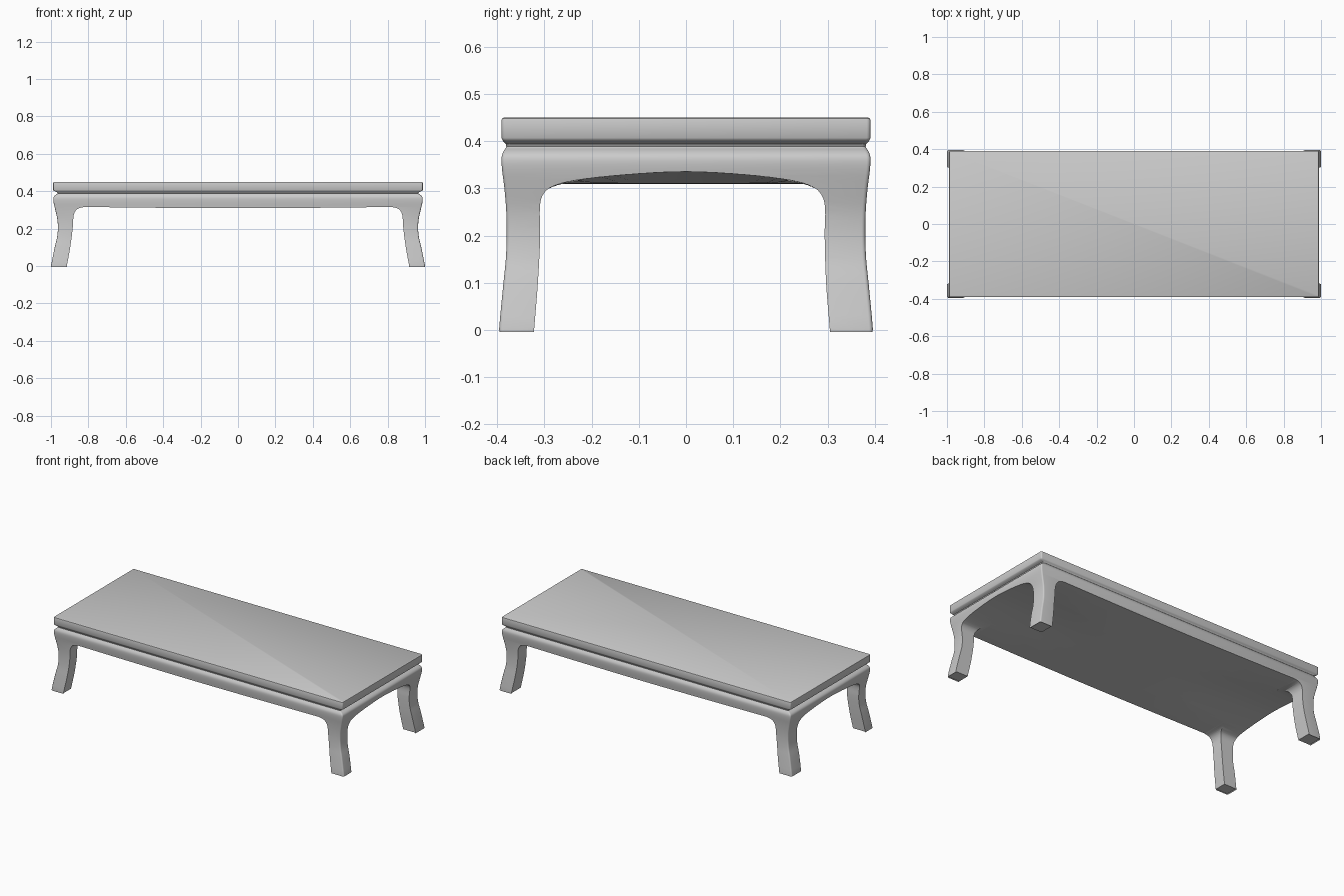
import bpy, bmesh, math
from mathutils import Vector

if "Cube" in bpy.data.objects:
    bpy.data.objects.remove(bpy.data.objects["Cube"])


def smooth(pts, n=4):
    """Catmull-Rom interpolation through a list of points."""
    p = [Vector(q) for q in pts]
    p = [p[0]] + p + [p[-1]]
    out = []
    for i in range(1, len(p) - 2):
        a, b, c, d = p[i - 1:i + 3]
        for k in range(n):
            t = k / n
            out.append(0.5 * (2 * b + (c - a) * t + (2 * a - 5 * b + 4 * c - d) * t * t
                              + (3 * b - a - 3 * c + d) * t ** 3))
    return out + [p[-1]]


def loft(name, rings):
    """Closed solid through a list of equal-length rings."""
    bm = bmesh.new()
    loops = [[bm.verts.new(co) for co in ring] for ring in rings]
    n = len(loops[0])
    for a, b in zip(loops, loops[1:]):
        for i in range(n):
            j = (i + 1) % n
            bm.faces.new((a[i], a[j], b[j], b[i]))
    bm.faces.new(loops[0])
    bm.faces.new(loops[-1])
    bmesh.ops.recalc_face_normals(bm, faces=bm.faces)
    me = bpy.data.meshes.new(name)
    bm.to_mesh(me)
    bm.free()
    ob = bpy.data.objects.new(name, me)
    bpy.context.collection.objects.link(ob)
    return ob


def rounded_rect(hx, hy, z, r=0.008, seg=4):
    ring = []
    for k, (sx, sy) in enumerate(((1, 1), (-1, 1), (-1, -1), (1, -1))):
        for i in range(seg + 1):
            a = (k + i / seg) * math.pi / 2
            ring.append((sx * (hx - r) + r * math.cos(a), sy * (hy - r) + r * math.sin(a), z))
    return ring


def shade(ob):
    bpy.ops.object.select_all(action='DESELECT')
    ob.select_set(True)
    bpy.context.view_layer.objects.active = ob
    bpy.ops.object.shade_smooth_by_angle(angle=math.radians(35))


# Table top with eased edges, running down into the waist groove
top_profile = [(0.955, 0.376, 0.386), (0.964, 0.381, 0.389), (0.967, 0.382, 0.394),
               (0.976, 0.386, 0.398), (0.985, 0.389, 0.402), (0.988, 0.391, 0.407),
               (0.988, 0.391, 0.444), (0.987, 0.390, 0.448), (0.984, 0.387, 0.450)]
table_top = loft("table_top", [rounded_rect(*p) for p in top_profile])

# Apron and legs: one block following the outer cabriole curve
frame_profile = [(0.995, 0.393, 0), (0.999, 0.396, 0.004), (0.980, 0.387, 0.1),
                 (0.968, 0.382, 0.15), (0.963, 0.380, 0.2), (0.966, 0.381, 0.25),
                 (0.977, 0.385, 0.3), (0.986, 0.390, 0.34), (0.987, 0.391, 0.365),
                 (0.978, 0.387, 0.378), (0.965, 0.382, 0.386), (0.962, 0.380, 0.390)]
frame = loft("apron_and_legs", [rounded_rect(*p) for p in smooth(frame_profile, 3)])

# Opening between the legs seen from the front
half = [(0.920, -0.05), (0.915, 0), (0.897, 0.1), (0.884, 0.2), (0.881, 0.25), (0.876, 0.28),
        (0.861, 0.303), (0.83, 0.314), (0.78, 0.315), (0.4, 0.311)]
arch = smooth(half + [(0, 0.309)] + [(-x, z) for x, z in reversed(half)])
front_cut = loft("front_opening_cutter", [[(x, y, z) for x, z in arch] for y in (-0.6, 0.6)])

# Arched opening seen from the side, flattening toward the middle of the table
side = [(-0.325, -0.05), (-0.322, 0), (-0.314, 0.1), (-0.309, 0.2), (-0.310, 0.255),
        (-0.304, 0.285), (-0.283, 0.304), (-0.23, 0.318), (-0.12, 0.330), (0, 0.336),
        (0.12, 0.330), (0.22, 0.318), (0.267, 0.304), (0.288, 0.285), (0.295, 0.255),
        (0.294, 0.2), (0.297, 0.1), (0.305, 0), (0.308, -0.05)]
side_arch = smooth(side)
side_cut = loft("side_opening_cutter",
                [[(x, y, z if z < 0.3 else 0.3 + (z - 0.3) * abs(x)) for y, z in side_arch]
                 for x in (-1.1, -0.55, 0, 0.55, 1.1)])

bpy.context.view_layer.objects.active = frame
for cutter in (front_cut, side_cut):
    cutter.hide_render = True
    mod = frame.modifiers.new("opening", 'BOOLEAN')
    mod.operation = 'DIFFERENCE'
    mod.solver = 'EXACT'
    mod.object = cutter
    bpy.ops.object.modifier_apply(modifier=mod.name)
    bpy.data.objects.remove(cutter)

for ob in (table_top, frame):
    shade(ob)
